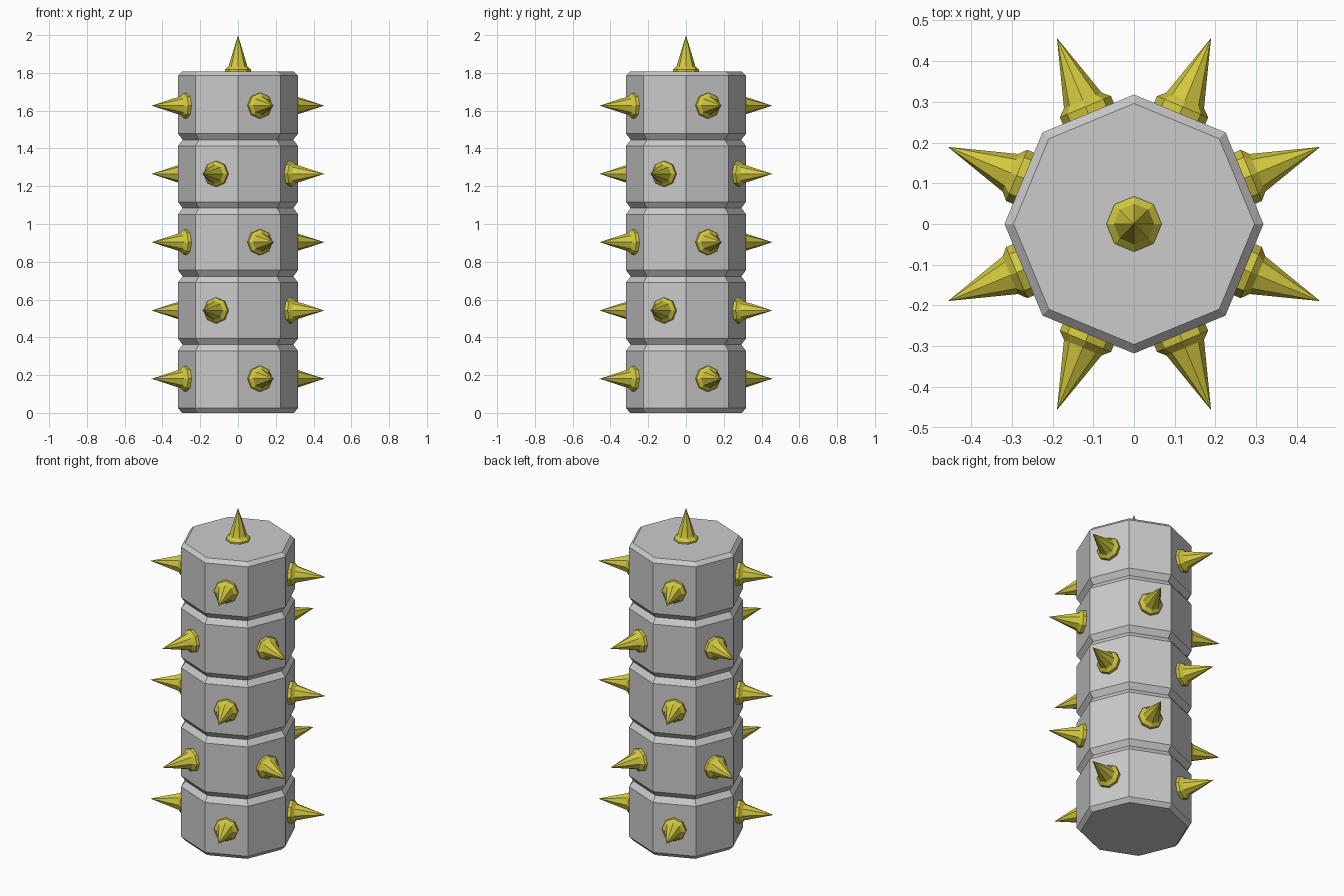
import bpy, bmesh, math
from mathutils import Matrix, Vector

if "Cube" in bpy.data.objects:
    bpy.data.objects.remove(bpy.data.objects["Cube"])

SIDES = 8
R = 0.318
SEG = 0.3615
COUNT = 5
TOP = SEG * COUNT
APOTHEM = R * math.cos(math.pi / SIDES)


def lathe(name, profile, material=None):
    """Flat-shaded 8-sided solid from (radius, height) points, capped at both ends."""
    bm = bmesh.new()
    rings = []
    for r, z in profile:
        if r == 0:
            rings.append([bm.verts.new((0, 0, z))])
        else:
            rings.append([bm.verts.new((r * math.cos(math.tau * i / SIDES),
                                        r * math.sin(math.tau * i / SIDES), z))
                          for i in range(SIDES)])
    for a, b in zip(rings, rings[1:]):
        for i in range(SIDES):
            j = (i + 1) % SIDES
            if len(b) == 1:
                bm.faces.new((a[i], a[j], b[0]))
            else:
                bm.faces.new((a[i], a[j], b[j], b[i]))
    for ring in (rings[0], rings[-1]):
        if len(ring) > 1:
            bm.faces.new(ring)
    bmesh.ops.recalc_face_normals(bm, faces=bm.faces)
    mesh = bpy.data.meshes.new(name)
    bm.to_mesh(mesh)
    bm.free()
    if material:
        mesh.materials.append(material)
    obj = bpy.data.objects.new(name, mesh)
    bpy.context.collection.objects.link(obj)
    return obj


# Column: chamfered ends with a V groove between segments
profile = [(R - 0.022, 0), (R, 0.025)]
for k in range(1, COUNT):
    z = k * SEG
    profile += [(R, z - 0.033), (R - 0.025, z), (R, z + 0.033)]
profile += [(R, TOP - 0.022), (R - 0.022, TOP)]
lathe("column", profile)

# Spikes: flanged cones sharing one mesh
brass = bpy.data.materials.new("spike_yellow")
brass.diffuse_color = (0.65, 0.58, 0.05, 1)
brass.use_nodes = True
brass.node_tree.nodes["Principled BSDF"].inputs["Base Color"].default_value = brass.diffuse_color
top_spike = lathe("top_spike", [(0.068, -0.01), (0.068, 0.017), (0.05, 0.034), (0, 0.2)], brass)
top_spike.location.z = 2.0 - 0.2

# Four spikes per segment, alternating faces
for k in range(COUNT):
    for q in range(4):
        angle = math.radians(22.5 + 90 * q + 45 * (k % 2))
        spike = bpy.data.objects.new(f"side_spike_{k}_{q}", top_spike.data)
        bpy.context.collection.objects.link(spike)
        spike.matrix_world = (Matrix.Translation((0, 0, (k + 0.5) * SEG))
                              @ Matrix.Rotation(angle, 4, 'Z')
                              @ Matrix.Translation((APOTHEM + 0.001, 0, 0))
                              @ Matrix.Rotation(math.pi / 2, 4, 'Y'))
